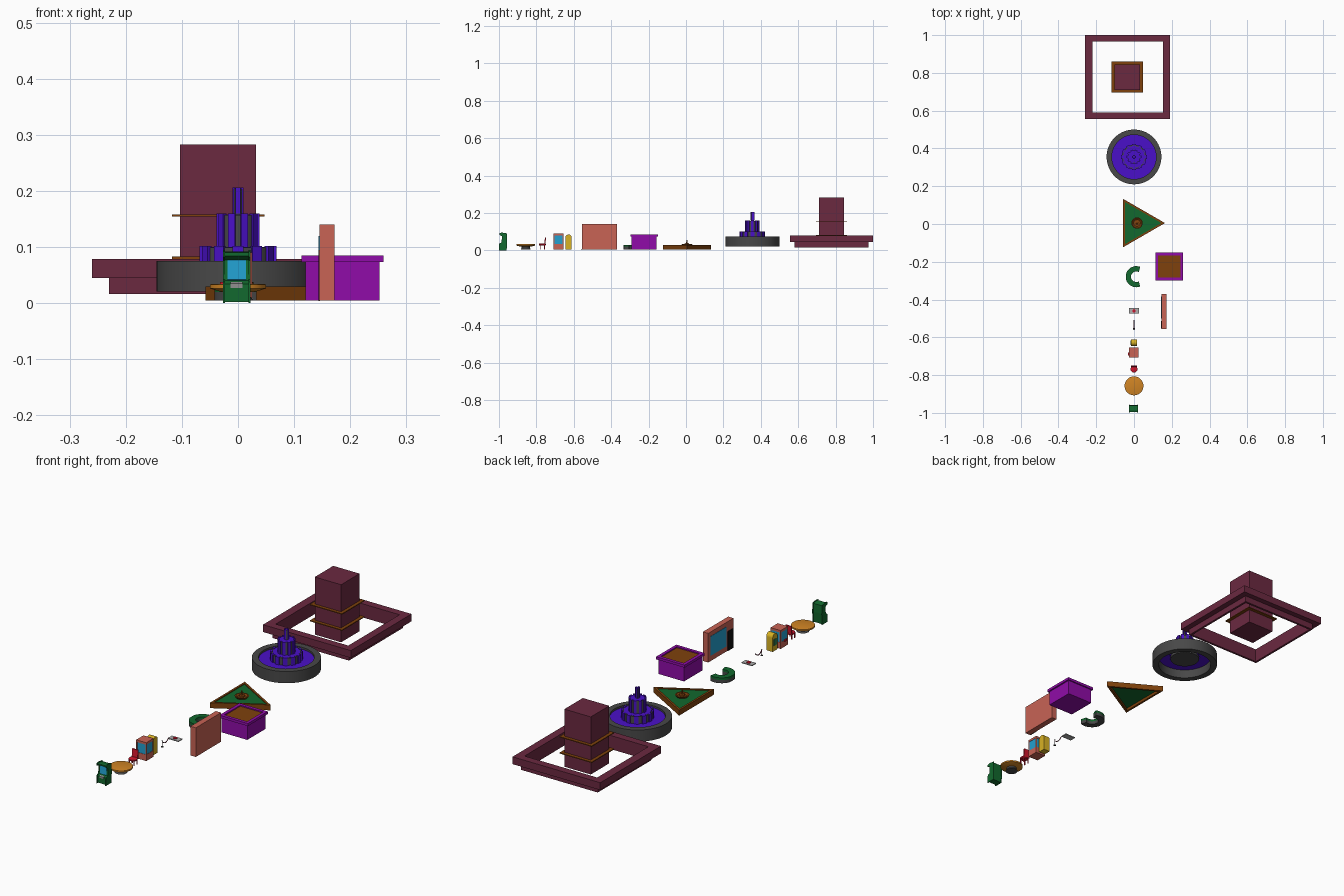
import bpy, bmesh, math
from mathutils import Matrix, Vector

if "Cube" in bpy.data.objects:
    bpy.data.objects.remove(bpy.data.objects["Cube"])

mats = {}
def paint(ob, hexcol):
    if hexcol not in mats:
        c = [int(hexcol[i:i + 2], 16) / 255 for i in (0, 2, 4)]
        mats[hexcol] = bpy.data.materials.new("mat_" + hexcol)
        mats[hexcol].diffuse_color = [((v + .055) / 1.055) ** 2.4 for v in c] + [1]
    ob.data.materials.append(mats[hexcol])

def finish(name, bm, col, smooth=False):
    bmesh.ops.recalc_face_normals(bm, faces=bm.faces)
    me = bpy.data.meshes.new(name)
    bm.to_mesh(me)
    bm.free()
    ob = bpy.data.objects.new(name, me)
    bpy.context.collection.objects.link(ob)
    paint(ob, col)
    if smooth:
        bpy.context.view_layer.objects.active = ob
        ob.select_set(True)
        bpy.ops.object.shade_smooth_by_angle(angle=math.radians(35))
        ob.select_set(False)
    return ob

def box(name, x0, x1, y0, y1, z0, z1, col):
    return prism(name, rect(x0, x1, y0, y1), z0, z1, col)

def rect(x0, x1, y0, y1):
    return [(x0, y0), (x1, y0), (x1, y1), (x0, y1)]

def circle(cx, cy, r, n=48, a0=0, a1=2 * math.pi, closed=True):
    m = n if closed else n - 1
    return [(cx + r * math.cos(a0 + (a1 - a0) * i / m),
             cy + r * math.sin(a0 + (a1 - a0) * i / m)) for i in range(n)]

# Extrude a closed profile: along z, or a y-z profile along x
def prism(name, pts, a, b, col, along_x=False, smooth=False):
    bm = bmesh.new()
    put = (lambda p, h: (h, p[0], p[1])) if along_x else (lambda p, h: (p[0], p[1], h))
    lo = [bm.verts.new(put(p, a)) for p in pts]
    hi = [bm.verts.new(put(p, b)) for p in pts]
    bm.faces.new(lo)
    bm.faces.new(hi)
    for i in range(len(pts)):
        j = (i + 1) % len(pts)
        bm.faces.new((lo[i], lo[j], hi[j], hi[i]))
    return finish(name, bm, col, smooth)

# Hollow frame between two matching outlines
def frame(name, outer, inner, z0, z1, col, smooth=False):
    bm = bmesh.new()
    loops = [[bm.verts.new((x, y, z)) for x, y in pts]
             for pts, z in ((outer, z0), (outer, z1), (inner, z1), (inner, z0))]
    n = len(outer)
    for k in range(4):
        a, b = loops[k], loops[(k + 1) % 4]
        for i in range(n):
            j = (i + 1) % n
            bm.faces.new((a[i], a[j], b[j], b[i]))
    return finish(name, bm, col, smooth)

# Revolve an r-z profile
def lathe(name, cx, cy, prof, col, n=32):
    bm = bmesh.new()
    rings = [[bm.verts.new((x, y, z)) for x, y in circle(cx, cy, r, n)] for r, z in prof]
    for a, b in zip(rings, rings[1:]):
        for i in range(n):
            bm.faces.new((a[i], a[(i + 1) % n], b[(i + 1) % n], b[i]))
    bm.faces.new(rings[0])
    bm.faces.new(rings[-1])
    return finish(name, bm, col, True)

MAROON, BROWN, GREY, WATER = "6B2940", "7E410C", "484848", "4A10C8"
GREEN, VIOLET, SALMON, BLUE = "12682E", "900CA8", "C86355", "22A0D0"
YELLOW, RED, ORANGE, BLACK = "D8B224", "D0142C", "D08424", "101010"

# Elevator tower inside a square two-step railing
inner = rect(-.22, .153, .59, .965)
frame("railing_upper", rect(-.26, .19, .555, 1.0), inner, .045, .079, MAROON)
frame("railing_lower", rect(-.23, .163, .58, .975), inner, .016, .045, MAROON)
box("elevator_tower", -.103, .032, .71, .845, .016, .283, MAROON)
for i, z in enumerate((.079, .154)):
    frame(f"tower_ledge_{i}", rect(-.118, .047, .695, .86),
          rect(-.1, .029, .713, .842), z, z + .004, BROWN)

# Round tiered fountain, hollow below the water
FY = .355
frame("fountain_wall", circle(0, FY, .145, 64), circle(0, FY, .117, 64), .021, .075, GREY, True)
prism("fountain_water", circle(0, FY, .118, 64), .062, .066, WATER)
for i, (r, z0, z1, n) in enumerate(((.064, .05, .1, 12), (.034, .09, .158, 10), (.008, .15, .204, 4))):
    lathe(f"fountain_drum_{i}", 0, FY, [(r, z0), (r, z1 - .001)], GREY)
    prism(f"fountain_pool_{i}", circle(0, FY, r * .9, 32), z1 - .003, z1, WATER)
    for k in range(n):
        a, h = 2 * math.pi * k / n, math.pi / n * .55
        pts = [((r + d) * math.cos(a + s * h), FY + (r + d) * math.sin(a + s * h))
               for d, s in ((-.004, -1), (.005, -1), (.005, 1), (-.004, 1))] if i < 2 else \
              [((r + d) * math.cos(a + s * .45), FY + (r + d) * math.sin(a + s * .45))
               for d, s in ((-.003, -1), (.003, -1), (.003, 1), (-.003, 1))]
        prism(f"fountain_stream_{i}_{k}", pts, z0 + .01, z1 + .002, WATER)

# Triangular planter with a small centre fountain
tri = lambda r: circle(.016, .005, r, 3)
frame("triangle_rim", tri(.148), tri(.129), .005, .03, BROWN)
prism("triangle_lawn", tri(.13), .018, .026, GREEN)
lathe("triangle_bowl", .016, .005, [(.02, .02), (.03, .034), (.025, .034), (.018, .029)], BROWN)
lathe("triangle_spout", .016, .005, [(.012, .025), (.012, .037), (.004, .039), (.003, .056)], BROWN, 16)

# Square planter
box("planter_body", .12, .252, -.292, -.157, .005, .073, VIOLET)
frame("planter_rim", rect(.113, .259, -.298, -.151), rect(.128, .245, -.283, -.166), .073, .085, VIOLET)
box("planter_soil", .127, .246, -.284, -.165, .07, .08, BROWN)

# C-shaped counter, open to +x
arc = dict(a0=math.radians(68), a1=math.radians(292), closed=False)
cpts = circle(.012, -.279, .056, 24, **arc)
cpts = [(x if x > -.042 else -.042, y) for x, y in cpts]
cin = circle(.012, -.279, .028, 24, a0=math.radians(62), a1=math.radians(298), closed=False)[::-1]
prism("counter_base", cpts + cin, .005, .02, GREY, smooth=True)
prism("counter_top", cpts + cin, .02, .03, GREEN, smooth=True)

# Shop front wall with window and door on -x
box("shop_wall", .145, .172, -.555, -.37, .005, .14, SALMON)
box("shop_window", .1435, .146, -.5, -.385, .03, .12, BLUE)
box("shop_door", .1435, .146, -.554, -.513, .004, .095, BLACK)

# Floor mat with red button
box("mat", -.027, .027, -.475, -.445, .005, .009, "B0B0B0")
lathe("mat_button", 0, -.46, [(.009, .008), (.009, .012)], RED, 16)

# Stanchion with sagging rope
lathe("stanchion_base", 0, -.555, [(.006, .005), (.006, .007), (.0015, .009), (.0015, .032), (.003, .034)], GREY, 12)
cu = bpy.data.curves.new("stanchion_rope", "CURVE")
cu.dimensions = "3D"
cu.bevel_depth = .002
sp = cu.splines.new("POLY")
sp.points.add(8)
for i, p in enumerate(sp.points):
    t = i / 8
    p.co = (0, -.555 + .046 * t, .03 - .05 * t * (1 - t), 1)
rope = bpy.data.objects.new("stanchion_rope", cu)
bpy.context.collection.objects.link(rope)
paint(rope, "803048")

# Rounded yellow bin
arch = [(-.645, .005), (-.611, .005)] + circle(-.628, .068, .017, 13, 0, math.pi, False)
prism("bin_body", arch, -.017, .016, YELLOW, True, True)
box("bin_panel", -.0185, -.016, -.64, -.617, .03, .06, "2E7A50")

# Glass prize cabinet
box("cabinet_base", -.027, .025, -.708, -.655, .005, .034, SALMON)
box("cabinet_top", -.027, .025, -.708, -.655, .08, .09, SALMON)
box("cabinet_glass", -.0255, .0235, -.7065, -.6565, .034, .08, BLUE)
for i, x in enumerate((-.027, .02)):
    for j, y in enumerate((-.708, -.66)):
        box(f"cabinet_post_{i}{j}", x, x + .005, y, y + .005, .034, .08, SALMON)
box("cabinet_controls", -.032, -.027, -.695, -.68, .03, .038, RED)

# Chair
lathe("chair_seat", 0, -.768, [(.016, .026), (.019, .029), (.019, .034), (.016, .036)], RED, 12)
prism("chair_back", [(-.758, .03), (-.751, .03), (-.749, .07), (-.754, .07)], -.015, .015, RED, True)
for i, x in enumerate((-.012, .012)):
    for j, y in enumerate((-.779, -.757)):
        box(f"chair_leg_{i}{j}", x - .002, x + .002, y - .002, y + .002, .006, .03, RED)

# Round table
lathe("table_top", 0, -.857, [(.03, .02), (.05, .026), (.05, .033), (.047, .034)], ORANGE, 40)
lathe("table_base", 0, -.857, [(.027, .005), (.022, .012), (.022, .021)], GREY)

# Arcade cabinet, front facing -y
side = [(-1, 0), (-1, .03), (-.996, .038), (-.986, .042), (-.984, .076), (-.998, .082),
        (-.998, .092), (-.985, .095), (-.958, .091), (-.956, .05), (-.959, 0)]
core = [(-.994, .002), (-.994, .034), (-.984, .04), (-.98, .077), (-.994, .084), (-.994, .09),
        (-.985, .092), (-.96, .088), (-.959, .05), (-.962, .002)]
for nm, x in (("left", -.027), ("right", .0185)):
    prism("arcade_side_" + nm, side, x, x + .0035, GREEN, True)
prism("arcade_body", core, -.024, .019, GREEN, True)
prism("arcade_screen", [(-.9855, .042), (-.983, .04), (-.979, .077), (-.9825, .077)], -.019, .014, BLUE, True)
prism("arcade_buttons", [(-.996, .027), (-.99, .027), (-.99, .038), (-.996, .035)], -.013, .008, "909090", True)

for m in bpy.data.materials:
    if m.users and not m.is_grease_pencil:
        m.use_nodes = True
        m.node_tree.nodes["Principled BSDF"].inputs["Base Color"].default_value = m.diffuse_color
